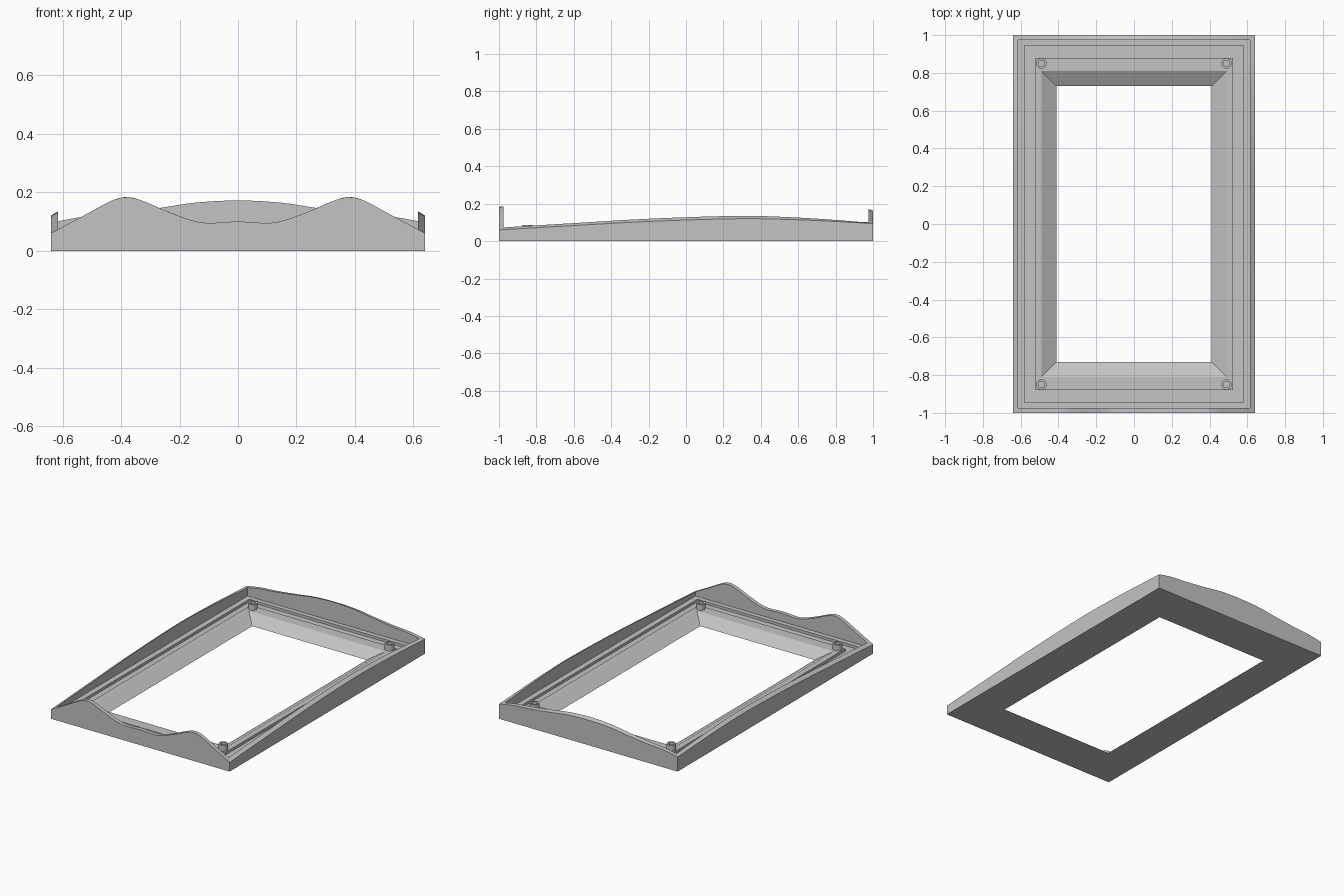
import bpy, bmesh, math

cube = bpy.data.objects.get("Cube")
if cube:
    bpy.data.objects.remove(cube, do_unlink=True)

grey = bpy.data.materials.new("plain grey")
grey.use_nodes = True
colour = (0.55, 0.55, 0.55, 1)
grey.diffuse_color = colour
grey.node_tree.nodes["Principled BSDF"].inputs["Base Color"].default_value = colour

# Edge height profiles: (position, height)
FRONT = [(-0.09, 0.095), (0, 0.1), (0.09, 0.095), (0.13, 0.097), (0.18, 0.111), (0.25, 0.138),
         (0.33, 0.172), (0.38, 0.184), (0.43, 0.172), (0.5, 0.135), (0.64, 0.06)]
BACK = [(-0.15, 0.164), (0, 0.172), (0.15, 0.164), (0.27, 0.146), (0.42, 0.126),
        (0.53, 0.116), (0.6, 0.104), (0.64, 0.095)]
SIDE = [(-1, 0.06), (-0.6, 0.083), (-0.2, 0.105), (0.3, 0.12), (0.6, 0.114), (0.8, 0.105), (1, 0.094)]
LIP = [(-1, 0.012), (0.3, 0.015), (0.7, 0.01), (1, 0.003)]   # rise from outer to inner edge

RIM = 0.047
GROOVE = 0.03


def smooth(points, p):
    """Smooth curve through the points."""
    last = len(points) - 1

    def slope(i):
        a, b = points[max(i - 1, 0)], points[min(i + 1, last)]
        return (b[1] - a[1]) / (b[0] - a[0])

    i = 0
    while i < last - 1 and p > points[i + 1][0]:
        i += 1
    (x0, y0), (x1, y1) = points[i], points[i + 1]
    w = x1 - x0
    t = (p - x0) / w
    return (y0 * (1 + 2 * t) * (1 - t) ** 2 + slope(i) * w * t * (1 - t) ** 2
            + y1 * t * t * (3 - 2 * t) + slope(i + 1) * w * t * t * (t - 1))


def wall_top(side, x, y, inner):
    if side == "front":
        return smooth(FRONT, abs(x))
    if side == "back":
        drop = 0 if inner else 0.01 * (1 - abs(x) / 0.64)
        return smooth(BACK, abs(x)) - drop
    return smooth(SIDE, y) + (smooth(LIP, y) if inner else 0)


def perimeter(n=48):
    """Unit rectangle samples, anticlockwise from the front."""
    steps = [2 * i / n - 1 for i in range(n)]
    return ([("front", t, -1) for t in steps] + [("side", 1, t) if t > -1 else ("front", 1, -1) for t in steps]
            + [("back", -t, 1) for t in steps] + [("side", -1, -t) if t > -1 else ("back", -1, 1) for t in steps])


def finish(bm, name):
    bmesh.ops.recalc_face_normals(bm, faces=bm.faces[:])
    mesh = bpy.data.meshes.new(name)
    bm.to_mesh(mesh)
    bm.free()
    obj = bpy.data.objects.new(name, mesh)
    bpy.context.collection.objects.link(obj)
    mesh.materials.append(grey)
    bpy.ops.object.select_all(action="DESELECT")
    obj.select_set(True)
    bpy.context.view_layer.objects.active = obj
    bpy.ops.object.shade_smooth_by_angle(angle=math.radians(20))
    return obj


def bridge(bm, a, b):
    n = len(a)
    for i in range(n):
        j = (i + 1) % n
        bm.faces.new((a[i], a[j], b[j], b[i]))


# Frame: rectangular loops from the outer base, over the wall, to the opening
sections = [(0.64, 1, 0), (0.64, 1, "outer"), (0.615, 0.975, "inner"), (0.615, 0.975, RIM),
            (0.58, 0.945, RIM), (0.58, 0.945, GROOVE), (0.525, 0.88, GROOVE),
            (0.525, 0.88, RIM), (0.49, 0.81, RIM), (0.41, 0.73, 0)]
bm = bmesh.new()
loops = []
for half_x, half_y, level in sections:
    loop = []
    for side, u, v in perimeter():
        x, y = u * half_x, v * half_y
        z = wall_top(side, x, y, level == "inner") if isinstance(level, str) else level
        loop.append(bm.verts.new((x, y, z)))
    loops.append(loop)
for a, b in zip(loops, loops[1:] + loops[:1]):
    bridge(bm, a, b)
finish(bm, "frame")

# Screw bosses: hollow posts in the four corners
post = [(0.028, 0.04), (0.028, 0.085), (0.017, 0.085), (0.017, 0.05)]
for end, sy in (("front", -1), ("back", 1)):
    for hand, sx in (("right", -1), ("left", 1)):
        bm = bmesh.new()
        rings = []
        for r, z in post:
            angles = [math.tau * k / 32 for k in range(32)]
            rings.append([bm.verts.new((sx * 0.49 + r * math.cos(a), sy * 0.85 + r * math.sin(a), z))
                          for a in angles])
        for a, b in zip(rings, rings[1:]):
            bridge(bm, a, b)
        bm.faces.new(rings[-1])
        bm.faces.new(rings[0])
        finish(bm, f"{end}_{hand}_screw_boss")
